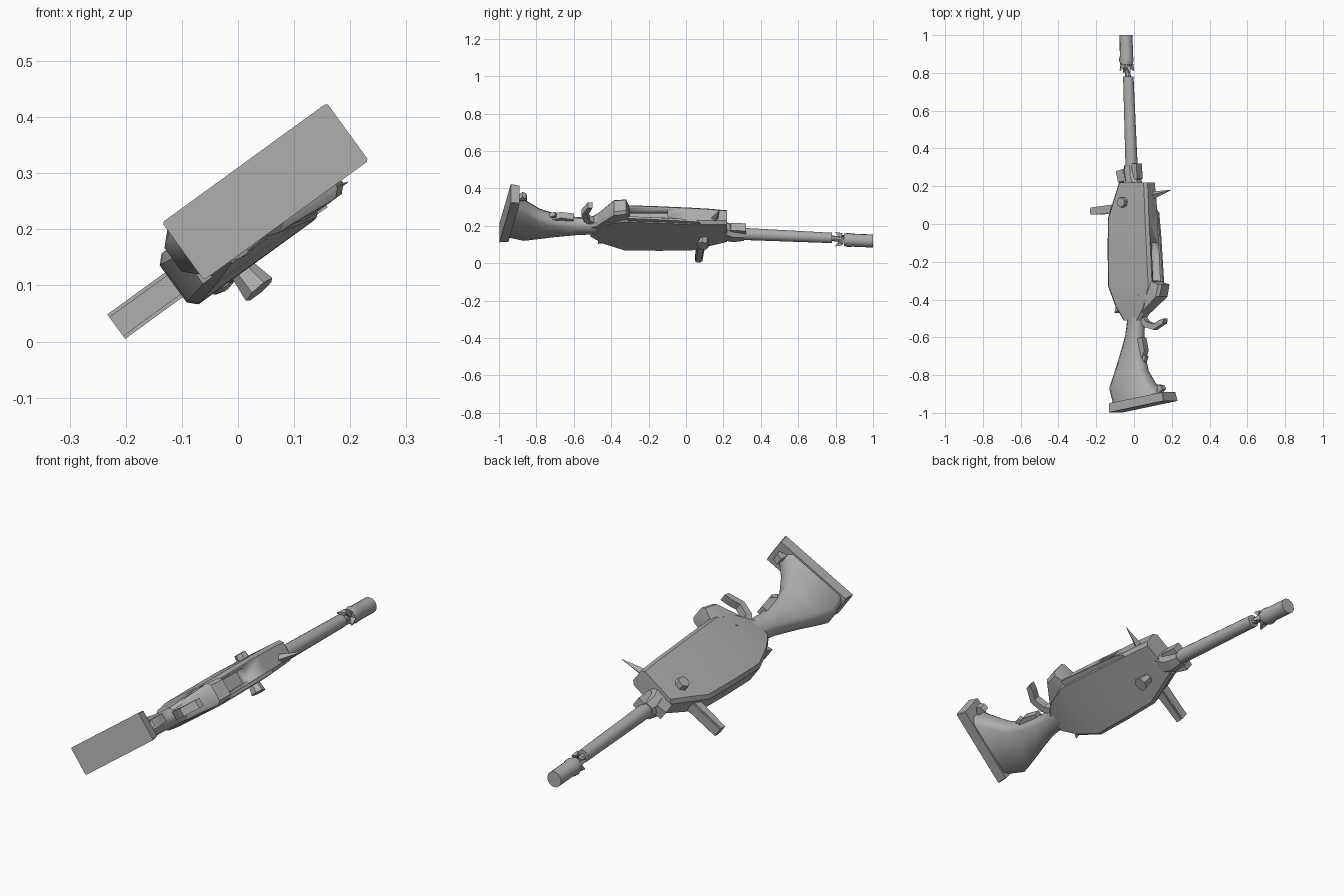
import bpy, bmesh, math
from mathutils import Matrix, Vector

# Work in a tilted frame: local x = across (towards trigger side), y = length, z = thickness
ROLL = Matrix.Rotation(-math.radians(36), 4, 'Y')

steel = bpy.data.materials.new("grey")
steel.diffuse_color = (0.42, 0.42, 0.42, 1)


def finish(bm, name, angle=35):
    bmesh.ops.recalc_face_normals(bm, faces=bm.faces)
    bm.transform(ROLL)
    me = bpy.data.meshes.new(name)
    bm.to_mesh(me)
    bm.free()
    me.materials.append(steel)
    ob = bpy.data.objects.new(name, me)
    bpy.context.collection.objects.link(ob)
    bpy.ops.object.select_all(action='DESELECT')
    ob.select_set(True)
    bpy.context.view_layer.objects.active = ob
    bpy.ops.object.shade_smooth_by_angle(angle=math.radians(angle))
    return ob


def ring_points(u0, u1, v0, v1, c, rnd):
    if rnd:
        cu, cv = (u0 + u1) / 2, (v0 + v1) / 2
        return [(cu + (u1 - u0) / 2 * math.cos(i * math.tau / rnd),
                 cv + (v1 - v0) / 2 * math.sin(i * math.tau / rnd)) for i in range(rnd)]
    return [(u0 + c, v0), (u1 - c, v0), (u1, v0 + c), (u1, v1 - c),
            (u1 - c, v1), (u0 + c, v1), (u0, v1 - c), (u0, v0 + c)]


def loft(name, sections, c=0.02, rnd=0, shear=0.0, angle=35):
    """sections: (y, u0, u1, v0, v1); shear slants each section along its width"""
    bm = bmesh.new()
    rings = [[bm.verts.new((u, y + shear * (u - 0.19), v))
              for u, v in ring_points(u0, u1, v0, v1, c, rnd)]
             for y, u0, u1, v0, v1 in sections]
    for a, b in zip(rings, rings[1:]):
        for i in range(len(a)):
            j = (i + 1) % len(a)
            bm.faces.new((a[i], a[j], b[j], b[i]))
    bm.faces.new(rings[0])
    bm.faces.new(rings[-1])
    return finish(bm, name, angle)


def slab(name, outline, v0, v1):
    """flat outline in (u, y), given thickness"""
    bm = bmesh.new()
    f = bm.faces.new([bm.verts.new((u, y, v0)) for u, y in outline])
    r = bmesh.ops.extrude_face_region(bm, geom=[f])
    for e in r["geom"]:
        if isinstance(e, bmesh.types.BMVert):
            e.co.z = v1
    return finish(bm, name)


def peg(name, a, b, r1, r2, sides=8):
    a, b = Vector(a), Vector(b)
    bm = bmesh.new()
    m = Matrix.Translation((a + b) / 2) @ (b - a).to_track_quat('Z', 'Y').to_matrix().to_4x4()
    bmesh.ops.create_cone(bm, cap_ends=True, segments=sides, radius1=r1, radius2=r2,
                          depth=(b - a).length, matrix=m)
    return finish(bm, name)


# Butt plate and flared stock
loft("butt_plate", [(-0.968, 0.015, 0.378, 0.124, 0.251), (-0.92, 0.015, 0.366, 0.128, 0.249)],
     c=0.004, shear=0.17)
loft("stock", [(-0.93, 0.02, 0.335, 0.136, 0.242), (-0.85, -0.008, 0.26, 0.136, 0.236),
               (-0.78, 0.012, 0.21, 0.132, 0.224), (-0.70, 0.036, 0.185, 0.127, 0.212),
               (-0.58, 0.068, 0.172, 0.118, 0.197), (-0.48, 0.08, 0.175, 0.115, 0.192),
               (-0.42, 0.06, 0.20, 0.11, 0.19)], c=0.024, shear=0.1, angle=60)

# Main body
body = loft("receiver_body", [(-0.51, 0.06, 0.17, 0.12, 0.19), (-0.44, 0.015, 0.22, 0.106, 0.2),
                              (-0.33, -0.03, 0.258, 0.096, 0.207), (-0.15, -0.033, 0.248, 0.095, 0.207),
                              (0.03, -0.032, 0.236, 0.096, 0.206), (0.13, 0.004, 0.23, 0.1, 0.203),
                              (0.22, 0.036, 0.222, 0.104, 0.199)], c=0.015)

# Side opening cut into the body
port = loft("port_cutter", [(-0.30, 0.205, 0.4, 0.122, 0.18), (-0.10, 0.205, 0.4, 0.122, 0.18)], c=0.002)
port.hide_render = True
port.hide_viewport = True
mod = body.modifiers.new("port", 'BOOLEAN')
mod.object = port
mod.operation = 'DIFFERENCE'
mod.solver = 'EXACT'

# Flared magazine block behind the opening
loft("magazine_block", [(-0.48, 0.13, 0.19, 0.115, 0.19), (-0.385, 0.16, 0.305, 0.104, 0.205),
                        (-0.32, 0.18, 0.318, 0.104, 0.2), (-0.305, 0.2, 0.27, 0.11, 0.195)], c=0.014)
# Lower rail along the open side
slab("side_rail", [(0.2, -0.31), (0.27, -0.31), (0.25, -0.05), (0.238, 0.06), (0.2, 0.1)], 0.1, 0.114)

# Trigger hook, trigger and small catches
slab("trigger_guard", [(0.15, -0.50), (0.19, -0.545), (0.25, -0.56), (0.315, -0.525), (0.318, -0.5),
                       (0.285, -0.51), (0.25, -0.53), (0.2, -0.515), (0.17, -0.47)], 0.135, 0.172)
slab("trigger", [(0.14, -0.61), (0.19, -0.60), (0.205, -0.67), (0.185, -0.72), (0.15, -0.69)], 0.15, 0.19)
slab("trigger_catch", [(0.17, -0.68), (0.2, -0.73), (0.212, -0.70)], 0.16, 0.186)
slab("stock_catch", [(0.31, -0.85), (0.335, -0.855), (0.345, -0.875), (0.31, -0.90)], 0.185, 0.22)

# Flat grip sticking out of the far edge
bm = bmesh.new()
bmesh.ops.create_cube(bm, size=1)
for v in bm.verts:
    tip = v.co.x < 0
    s = 0.021 if tip else 0.03
    v.co = (-0.16 if tip else 0.06, (0.068 if tip else 0.085) + s * 2 * v.co.y * 0.9,
            0.149 + v.co.z * 0.054)
bmesh.ops.bevel(bm, geom=[e for e in bm.edges if abs(e.verts[0].co.x - e.verts[1].co.x) > 0.1],
                offset=0.006, segments=2, affect='EDGES')
finish(bm, "side_grip")

# Knobs on both flat faces
peg("upper_knob", (0.078, 0.115, 0.19), (0.078, 0.115, 0.228), 0.03, 0.026, 7)
peg("lower_knob", (0.08, 0.10, 0.11), (0.085, 0.09, 0.052), 0.022, 0.032, 7)

# Spike and ragged fins
peg("spike", (0.21, 0.15, 0.135), (0.325, 0.18, 0.115), 0.022, 0.001, 4)
for y in (-0.34, -0.44):
    slab("edge_fin", [(0.03, y + 0.04), (-0.01 if y > -0.4 else 0.01, y - 0.03), (0.05, y - 0.01)], 0.12, 0.19)

# Collar joining body and barrel
loft("collar", [(0.20, 0.05, 0.15, 0.10, 0.185), (0.25, 0.04, 0.125, 0.095, 0.178),
                (0.31, 0.045, 0.115, 0.1, 0.17)], c=0.02)
slab("collar_lug", [(0.03, 0.22), (0.015, 0.28), (0.06, 0.29), (0.08, 0.23)], 0.14, 0.185)
slab("collar_lug", [(0.10, 0.22), (0.14, 0.24), (0.135, 0.32), (0.10, 0.32)], 0.115, 0.165)

# Barrel, thin neck and muzzle
loft("barrel", [(0.26, 0.052, 0.116, 0.102, 0.167), (0.35, 0.047, 0.111, 0.101, 0.166),
                (0.78, 0.027, 0.083, 0.099, 0.155)], rnd=16)
loft("muzzle_neck", [(0.76, 0.04, 0.07, 0.112, 0.142), (0.87, 0.028, 0.058, 0.108, 0.138)], rnd=8)
loft("muzzle", [(0.845, 0.008, 0.074, 0.092, 0.158), (0.87, 0.0, 0.08, 0.086, 0.162),
                (0.89, 0.005, 0.075, 0.088, 0.158), (1.0, 0.0, 0.07, 0.086, 0.156)], rnd=12)
for i in range(4):
    a = 0.5 + i * math.tau / 4
    p = Vector((0.045 + 0.022 * math.cos(a), 0.83 + 0.012 * (i % 2), 0.126 + 0.022 * math.sin(a)))
    peg("muzzle_prong", p, p + Vector((0.018 * math.cos(a), -0.03, 0.018 * math.sin(a))), 0.018, 0.003, 4)
